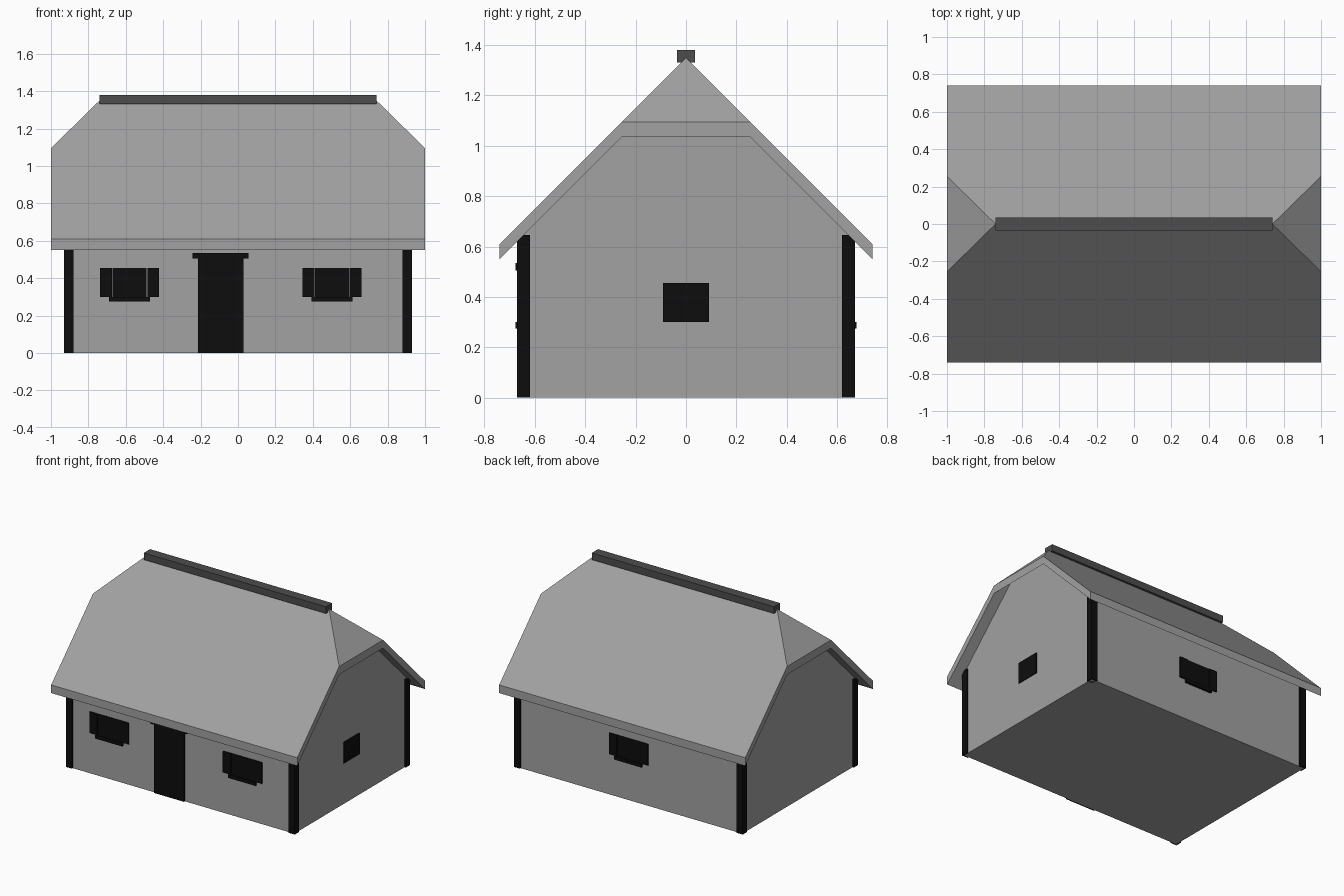
import bpy

if "Cube" in bpy.data.objects:
    bpy.data.objects.remove(bpy.data.objects["Cube"])


def material(name, v):
    m = bpy.data.materials.new(name)
    m.diffuse_color = (v, v, v, 1)
    m.use_nodes = True
    m.node_tree.nodes["Principled BSDF"].inputs["Base Color"].default_value = m.diffuse_color
    return m


GREY = material("light_grey", 0.36)
DARK = material("dark_grey", 0.075)
BLACK = material("black", 0.004)


def mesh(name, verts, faces, mat):
    me = bpy.data.meshes.new(name)
    me.from_pydata(verts, [], faces)
    me.materials.append(mat)
    ob = bpy.data.objects.new(name, me)
    bpy.context.collection.objects.link(ob)
    return ob


def box(name, x, y, z, mat):
    """Box from (min, max) ranges."""
    verts = [(a, b, c) for c in z for b in y for a in x]
    faces = [(0, 2, 3, 1), (4, 5, 7, 6), (0, 1, 5, 4),
             (1, 3, 7, 5), (3, 2, 6, 7), (2, 0, 4, 6)]
    return mesh(name, verts, faces, mat)


WX, WY = 0.92, 0.66           # wall half sizes
EAVE, HIP, RIDGE = 0.74, 0.255, 0.74
TOP, THICK = 1.35, 0.06       # ridge height, vertical roof thickness

# Floor slab, walls and ceiling slab
box("floor", (-WX, WX), (-WY, WY), (0, 0.01), GREY)
box("walls", (-WX, WX), (-WY, WY), (0.01, 0.635), GREY)
box("ceiling", (-WX, WX), (-0.645, 0.645), (0.635, 0.645), GREY)

# Gable walls, clipped to the underside of the half-hipped roof
under = TOP - THICK
hip_z = under - HIP + (1 - WX)
for side, s in (("right", 1), ("left", -1)):
    prof = [(-0.645, 0.645), (0.645, 0.645),
            (under - hip_z, hip_z), (hip_z - under, hip_z)]
    verts = [(s * x, y, z) for x in (WX - 0.04, WX) for y, z in prof]
    f = [(3, 2, 1, 0), (4, 5, 6, 7)] + [
        (i, (i + 1) % 4, (i + 1) % 4 + 4, i + 4) for i in range(4)]
    mesh(side + "_gable", verts, [q[::s] for q in f], GREY)

# Half-hipped roof shell: outline of each layer, then eave and verge edges
outline = [(-1, -EAVE), (1, -EAVE), (1, -HIP), (1, HIP),
           (1, EAVE), (-1, EAVE), (-1, HIP), (-1, -HIP),
           (-RIDGE, 0), (RIDGE, 0)]
verts = [(x, y, TOP - abs(y) - d) for d in (0, THICK) for x, y in outline]
skin = [(0, 1, 2, 9, 8, 7), (4, 5, 6, 8, 9, 3), (2, 3, 9), (6, 7, 8)]
faces = skin + [tuple(i + 10 for i in reversed(f)) for f in skin]
faces += [(i, i + 10, (i + 1) % 8 + 10, (i + 1) % 8) for i in range(8)]
mesh("roof", verts, faces, GREY)
box("ridge_cap", (-RIDGE, RIDGE), (-0.036, 0.036), (1.33, 1.38), DARK)

# Corner posts
for sx in (-1, 1):
    for sy in (-1, 1):
        box("corner_post", sorted((sx * 0.88, sx * 0.93)),
            sorted((sy * 0.62, sy * 0.67)), (0, 0.645), BLACK)


# Shuttered windows with sills; s is the wall side (-1 front, 1 back)
def window(name, cx, s):
    def part(label, a, b, z, depth):
        box(name + label, (cx + a, cx + b),
            sorted((s * (WY - 0.01), s * depth)), z, BLACK)
    z = (0.30, 0.455)
    part("_pane", -0.092, 0.092, z, 0.664)
    part("_shutter_l", -0.158, -0.095, z, 0.67)
    part("_shutter_r", 0.095, 0.158, z, 0.67)
    part("_sill", -0.11, 0.11, (0.275, 0.30), 0.676)


window("front_left_window", -0.58, -1)
window("front_right_window", 0.503, -1)
window("back_window", 0, 1)
box("side_window", (WX - 0.01, WX + 0.006), (-0.091, 0.091), (0.30, 0.455), BLACK)

# Door and lintel
box("door", (-0.215, 0.03), (-0.67, -0.65), (0, 0.505), BLACK)
box("lintel", (-0.243, 0.055), (-0.676, -0.65), (0.505, 0.535), BLACK)
